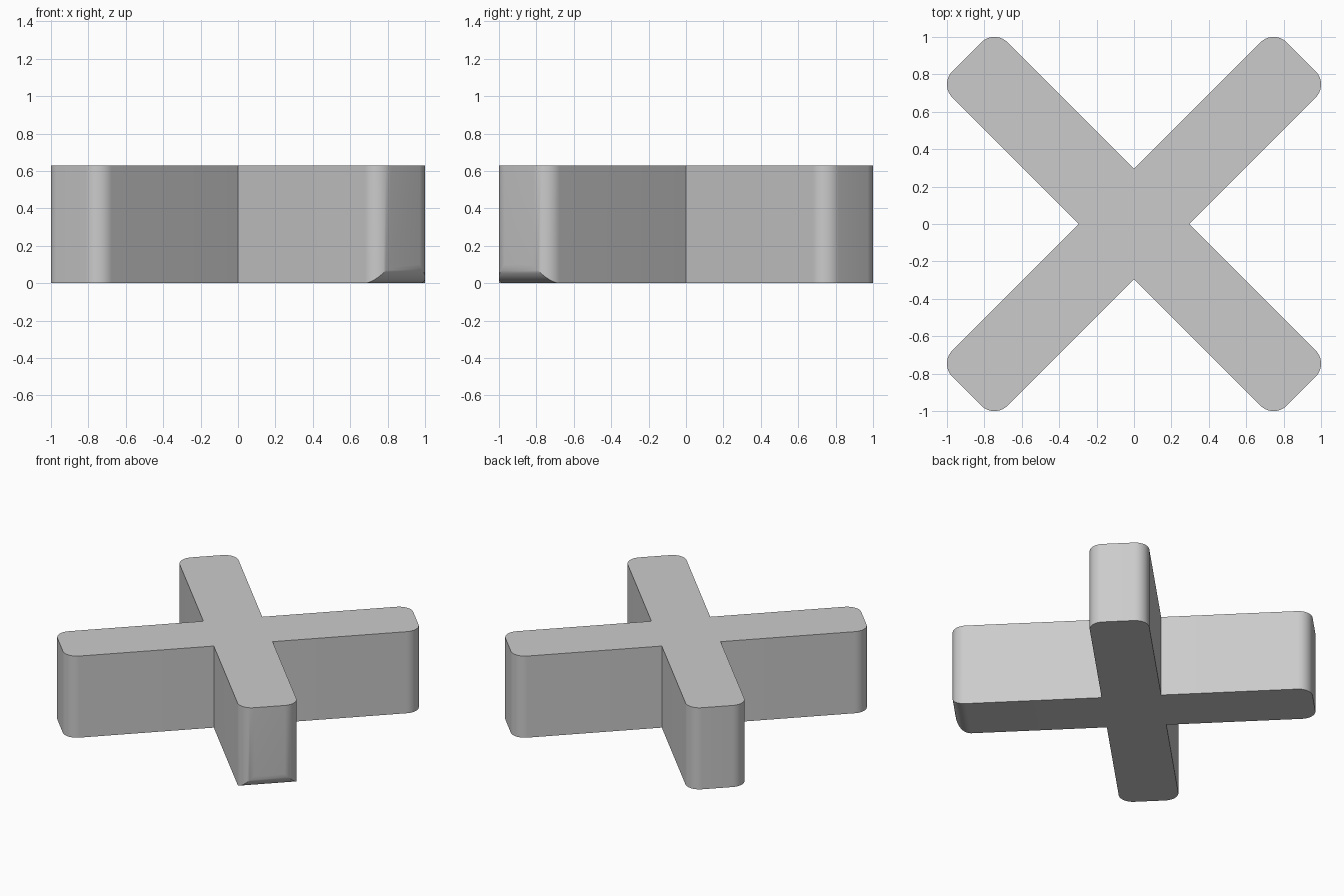
import bpy, bmesh
from math import sin, cos, pi
from mathutils import Matrix

if "Cube" in bpy.data.objects:
    bpy.data.objects.remove(bpy.data.objects["Cube"])

L, W, R, H, N = 1.264, 0.209, 0.10, 0.63, 10   # arm reach, half width, corner radius, height, arc steps

bm = bmesh.new()
bottom, top, front_arcs = [], [], []

# Outline: four arms on the diagonals, each with two rounded end corners
for k in range(4):
    rot = Matrix.Rotation(pi / 4 + k * pi / 2, 4, 'Z')
    rounded_under = k == 3                      # front right arm: bottom end edge is filleted
    pts = [(W, -W, 0.0)]
    for side in (-1, 1):
        for i in range(N + 1):
            t = (pi / 2) * (i / N + (-1 if side < 0 else 0))
            lift = R * (1 - abs(sin(t))) if rounded_under else 0.0
            pts.append((L - R + R * cos(t), side * (W - R) + R * sin(t), lift))
    ring = []
    for x, y, z in pts:
        ring.append(bm.verts.new(rot @ Matrix.Translation((x, y, z)).to_translation()))
        top.append(bm.verts.new(rot @ Matrix.Translation((x, y, H)).to_translation()))
    bottom += ring
    if rounded_under:
        front_arcs = ring[1:]

# Side walls and top
n = len(bottom)
for i in range(n):
    j = (i + 1) % n
    bm.faces.new((bottom[i], bottom[j], top[j], top[i]))
bm.faces.new(top)

# Flat underside, then the rounded strip under the front right end
skip = set(front_arcs[1:-1])
bm.faces.new([v for v in reversed(bottom) if v not in skip])
for i in range(N):
    bm.faces.new((front_arcs[i], front_arcs[-1 - i], front_arcs[-2 - i], front_arcs[i + 1]))
bmesh.ops.recalc_face_normals(bm, faces=bm.faces[:])

mesh = bpy.data.meshes.new("cross_block")
bm.to_mesh(mesh)
bm.free()
obj = bpy.data.objects.new("cross_block", mesh)
bpy.context.collection.objects.link(obj)
bpy.context.view_layer.objects.active = obj
obj.select_set(True)
bpy.ops.object.shade_smooth_by_angle()
